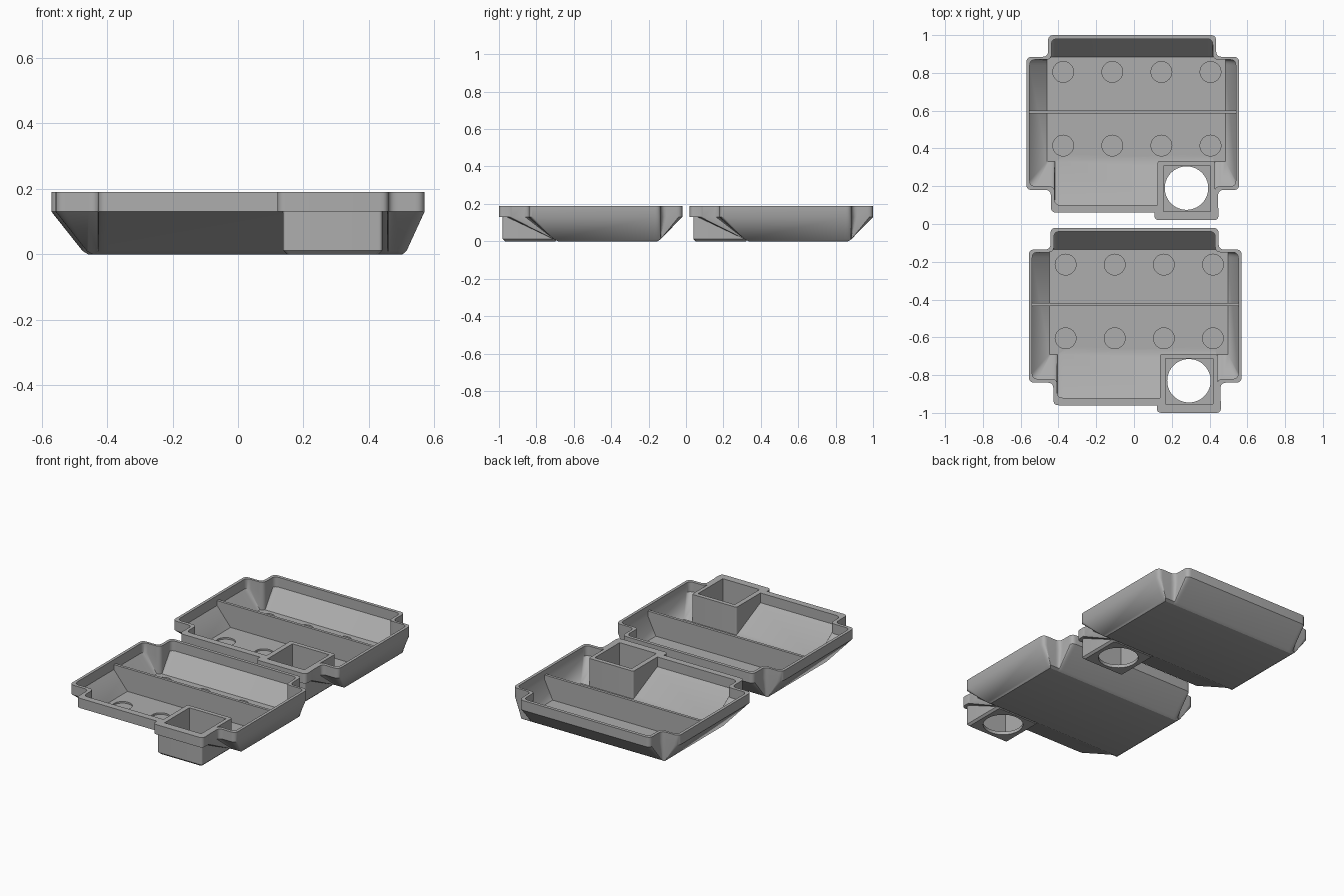
import bpy, bmesh, math
from mathutils import Vector

if "Cube" in bpy.data.objects:
    bpy.data.objects.remove(bpy.data.objects["Cube"])

grey = bpy.data.materials.new("mid grey")
grey.diffuse_color = (0.42, 0.42, 0.42, 1)
grey.use_nodes = True
grey.node_tree.nodes["Principled BSDF"].inputs["Base Color"].default_value = grey.diffuse_color

RIM, LEDGE, FLOOR = 0.19, 0.13, 0.02


def rounded(points, r, n=5):
    """Round every corner of a closed outline."""
    out = []
    for i, p in enumerate(points):
        p = Vector(p)
        a, b = Vector(points[i - 1]), Vector(points[(i + 1) % len(points)])
        s = p + (a - p).normalized() * r
        e = p + (b - p).normalized() * r
        for k in range(n + 1):
            t = k / n
            out.append(s * (1 - t) ** 2 + p * 2 * t * (1 - t) + e * t * t)
    return out


def loft(name, rings, loc):
    """Skin a stack of (outline, z) rings and cap both ends."""
    bm = bmesh.new()
    vs = [[bm.verts.new((p[0], p[1], z)) for p in ring] for ring, z in rings]
    n = len(vs[0])
    for lo, hi in zip(vs, vs[1:]):
        for i in range(n):
            j = (i + 1) % n
            bm.faces.new((lo[i], lo[j], hi[j], hi[i]))
    bm.faces.new(vs[0][::-1])
    bm.faces.new(vs[-1])
    bmesh.ops.remove_doubles(bm, verts=bm.verts, dist=1e-5)
    bmesh.ops.recalc_face_normals(bm, faces=bm.faces)
    me = bpy.data.meshes.new(name)
    bm.to_mesh(me)
    bm.free()
    me.materials.append(grey)
    ob = bpy.data.objects.new(name, me)
    ob.location = loc
    bpy.context.collection.objects.link(ob)
    return ob


def rect(x0, x1, y0, y1):
    return [(x0, y0), (x1, y0), (x1, y1), (x0, y1)]


def circle(x, y, r, n=40):
    return [(x + r * math.cos(2 * math.pi * k / n),
             y + r * math.sin(2 * math.pi * k / n)) for k in range(n)]


def cross(front, back, left, right, y0, y1, fl, fr, bl, br):
    """Plan of the tray: a rectangle with its four corners notched."""
    return rounded([(fl, front), (fr, front), (fr, y0), (right, y0),
                    (right, y1), (br, y1), (br, back), (bl, back),
                    (bl, y1), (left, y1), (left, y0), (fl, y0)], 0.03)


def clamp(ring, x0, x1, y0, y1):
    return [(min(max(p[0], x0), x1), min(max(p[1], y0), y1)) for p in ring]


def cut(ob, cutter):
    cutter.hide_render = True
    cutter.hide_set(True)
    m = ob.modifiers.new("cut", 'BOOLEAN')
    m.operation, m.solver, m.object = 'DIFFERENCE', 'EXACT', cutter


def smooth(ob):
    bpy.ops.object.select_all(action='DESELECT')
    ob.select_set(True)
    bpy.context.view_layer.objects.active = ob
    bpy.ops.object.shade_smooth_by_angle(angle=math.radians(30))


def build_tray(tag, loc):
    # Shell: flared hull, upright rim, inner cavity
    outer = cross(0.06, 1.0, -0.57, 0.557, 0.18, 0.885,
                  -0.44, 0.445, -0.455, 0.435)
    inner = cross(0.10, 0.98, -0.552, 0.539, 0.20, 0.87,
                  -0.42, 0.427, -0.437, 0.417)
    shell = loft(tag + " tray shell", [
        (clamp(outer, -0.458, 0.49, 0.335, 0.867), 0.0),
        (clamp(outer, -0.475, 0.502, 0.315, 0.883), 0.01),
        (outer, LEDGE), (outer, RIM), (inner, RIM), (inner, LEDGE),
        (clamp(inner, -0.46, 0.485, 0.33, 0.885), FLOOR)], loc)
    smooth(shell)

    # Round recesses in the floor
    for x in (-0.375, -0.115, 0.145, 0.405):
        for y in (0.415, 0.805):
            ring = circle(x, y, 0.055)
            cut(shell, loft("recess cutter", [(ring, 0.01), (ring, 0.06)], loc))

    # Square well with a round opening in its base
    well_plan = rect(0.125, 0.428, 0.04, 0.333)
    low = rounded(rect(0.137, 0.416, 0.052, 0.321), 0.01)
    body = rounded(well_plan, 0.012)
    well = loft(tag + " square well", [
        (low, 0.0), (body, 0.012), (body, RIM)], loc)
    smooth(well)
    hollow = rect(0.155, 0.405, 0.066, 0.307)
    cut(well, loft("well cutter", [(hollow, FLOOR), (hollow, 0.3)], loc))
    hole = circle(0.278, 0.19, 0.115, 64)
    cut(well, loft("hole cutter", [(hole, -0.1), (hole, 0.1)], loc))
    cut(shell, loft("shell cutter", [(hollow, -0.1), (hollow, 0.3)], loc))

    # Lip around the front of the well
    lip_plan = rounded(rect(0.108, 0.447, 0.02, 0.10), 0.025)
    lip = loft(tag + " well lip", [(lip_plan, LEDGE), (lip_plan, RIM)], loc)
    smooth(lip)
    cut(lip, loft("lip cutter", [(hollow, 0.05), (hollow, 0.3)], loc))

    # Cross divider following the sloping sides
    y0, y1 = 0.585, 0.602
    loft(tag + " divider", [
        (rect(-0.465, 0.49, y0, y1), 0.012),
        (rect(-0.558, 0.545, y0, y1), LEDGE),
        (rect(-0.558, 0.545, y0, y1), 0.16)], loc)


build_tray("back", (0, 0, 0))
build_tray("front", (0.013, -1.02, 0))
